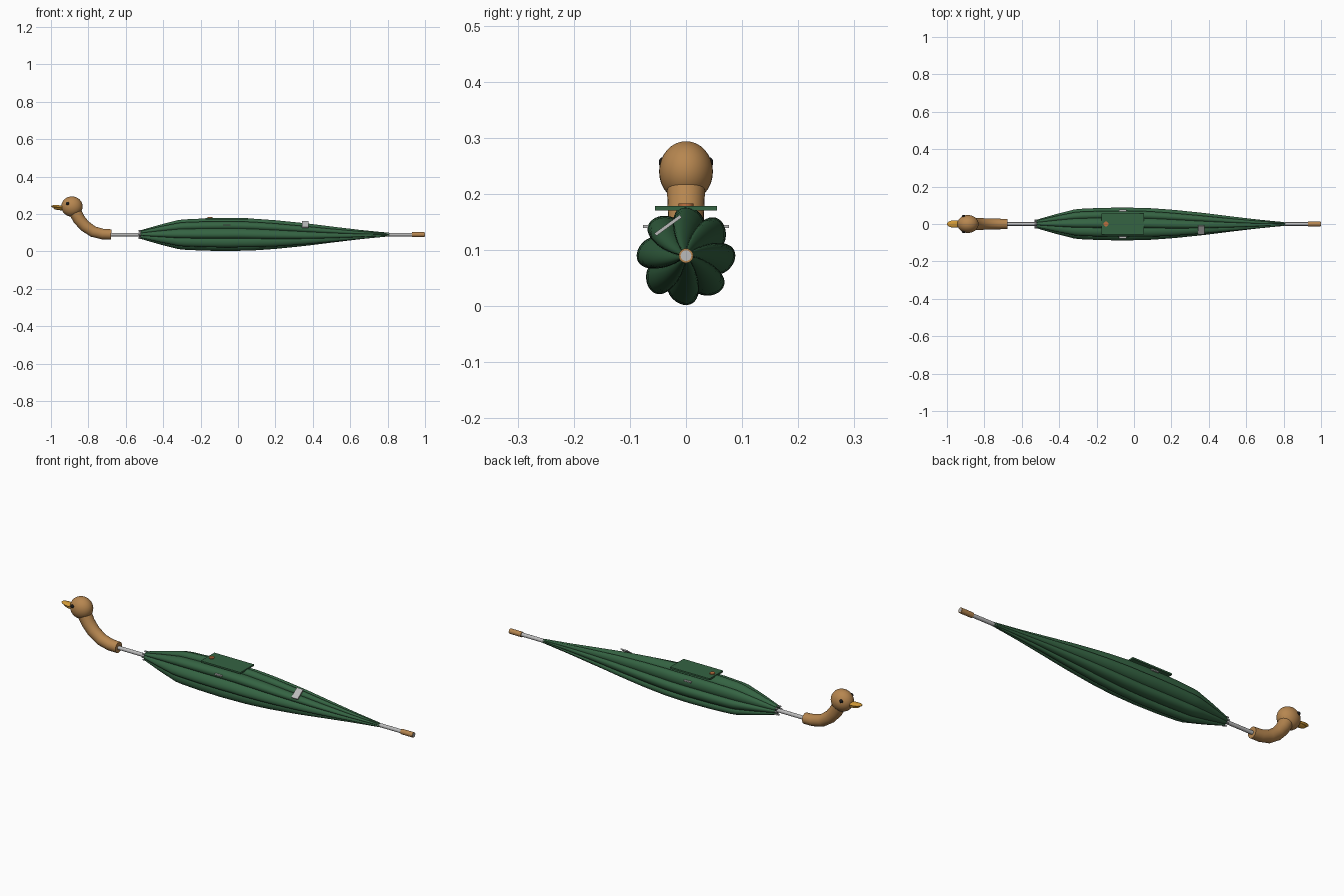
import bpy, bmesh
from math import sin, cos, pi, radians
from mathutils import Vector

cube = bpy.data.objects.get("Cube")
if cube:
    bpy.data.objects.remove(cube)

AXIS_Z = 0.09


def material(name, r, g, b):
    m = bpy.data.materials.new(name)
    m.use_nodes = True
    m.diffuse_color = (r, g, b, 1)
    m.node_tree.nodes["Principled BSDF"].inputs["Base Color"].default_value = (r, g, b, 1)
    return m


green = material("canopy green", 0.035, 0.125, 0.055)
wood = material("warm wood", 0.47, 0.24, 0.08)
steel = material("light steel", 0.5, 0.5, 0.5)
yellow = material("beak yellow", 0.66, 0.33, 0.04)
black = material("eye black", 0.01, 0.01, 0.01)
copper = material("button copper", 0.5, 0.16, 0.05)


def finish(obj, name, mat, angle=40):
    obj.name = name
    obj.data.materials.append(mat)
    bpy.ops.object.select_all(action="DESELECT")
    obj.select_set(True)
    bpy.context.view_layer.objects.active = obj
    bpy.ops.object.shade_smooth_by_angle(angle=radians(angle))
    return obj


def rod(name, x0, x1, radius, mat, sides=20):
    bpy.ops.mesh.primitive_cylinder_add(vertices=sides, radius=radius, depth=x1 - x0,
                                        location=((x0 + x1) / 2, 0, AXIS_Z), rotation=(0, pi / 2, 0))
    return finish(bpy.context.object, name, mat)


def ball(name, loc, scale, mat, tilt=0):
    bpy.ops.mesh.primitive_uv_sphere_add(segments=32, ring_count=16, radius=1,
                                         location=loc, rotation=(0, tilt, 0))
    bpy.context.object.scale = scale
    return finish(bpy.context.object, name, mat)


def box(name, loc, size, mat, rotation=(0, 0, 0)):
    bpy.ops.mesh.primitive_cube_add(size=1, location=loc, rotation=rotation)
    bpy.context.object.scale = size
    return finish(bpy.context.object, name, mat)


def loft(name, rings, mat, angle=40):
    """Skin a list of equally sized rings and cap both ends."""
    mesh = bpy.data.meshes.new(name)
    obj = bpy.data.objects.new(name, mesh)
    bpy.context.collection.objects.link(obj)
    bm = bmesh.new()
    loops = [[bm.verts.new(p) for p in ring] for ring in rings]
    n = len(loops[0])
    for a, b in zip(loops, loops[1:]):
        for i in range(n):
            j = (i + 1) % n
            bm.faces.new((a[i], a[j], b[j], b[i]))
    bm.faces.new(loops[0][::-1])
    bm.faces.new(loops[-1])
    bmesh.ops.recalc_face_normals(bm, faces=bm.faces)
    bm.to_mesh(mesh)
    bm.free()
    return finish(obj, name, mat, angle)


# Furled canopy: eight leaning pleats, gently twisted towards the tip
PROFILE = [(-0.52, 0.023), (-0.42, 0.052), (-0.31, 0.080), (-0.18, 0.086), (-0.05, 0.088),
           (0.08, 0.085), (0.2, 0.077), (0.36, 0.061), (0.5, 0.044), (0.66, 0.025), (0.81, 0.010)]


def canopy_radius(x):
    for (x0, r0), (x1, r1) in zip(PROFILE, PROFILE[1:]):
        if x <= x1:
            return r0 + (r1 - r0) * (x - x0) / (x1 - x0)
    return PROFILE[-1][1]


def canopy_ring(x, count=128):
    r = canopy_radius(x)
    twist = 0.55 * max(0, x) ** 1.2
    ring = []
    for i in range(count):
        a = 2 * pi * i / count
        lobe = abs(cos(4 * a)) ** 0.8
        rad = r * (0.80 + 0.20 * lobe)
        b = a + twist + 0.09 * lobe
        ring.append((x, rad * cos(b - 0.09), AXIS_Z + rad * sin(b - 0.09)))
    return ring


STEPS = 40
loft("canopy", [canopy_ring(-0.52 + 1.33 * i / STEPS) for i in range(STEPS + 1)], green, 35)

# Shaft and wooden tip
rod("shaft", -0.70, 0.999, 0.0095, steel)
rod("tip_ferrule", 0.93, 0.998, 0.013, wood)

# Rib ends around the canopy opening
for i in range(8):
    a = i * pi / 4
    ball(f"rib_end_{i + 1}", (-0.525, 0.021 * cos(a), AXIS_Z + 0.021 * sin(a)),
         (0.008, 0.004, 0.004), steel)

# Curved handle swept along a bending path
PATH = [Vector(p) for p in ((-0.678, 0, 0.091), (-0.725, 0, 0.093), (-0.775, 0, 0.106),
                            (-0.82, 0, 0.137), (-0.85, 0, 0.172), (-0.872, 0, 0.212))]
rings = []
for i, p in enumerate(PATH):
    t = (PATH[min(i + 1, len(PATH) - 1)] - PATH[max(i - 1, 0)]).normalized()
    side = Vector((0, 1, 0))
    up = t.cross(side)
    r = 0.027 + 0.007 * i / (len(PATH) - 1)
    rings.append([p + r * (cos(k * pi / 12) * side + sin(k * pi / 12) * up) for k in range(24)])
loft("handle_neck", rings, wood, 50)

# Bird head, beak and eyes
ball("head", (-0.888, 0, 0.24), (0.057, 0.048, 0.054), wood)
ball("upper_beak", (-0.960, 0, 0.238), (0.040, 0.020, 0.009), yellow, radians(5))
ball("lower_beak", (-0.952, 0, 0.227), (0.034, 0.016, 0.007), yellow, radians(5))
for side, name in ((1, "left_eye"), (-1, "right_eye")):
    ball(name, (-0.911, side * 0.0425, 0.256), (0.009, 0.006, 0.009), black)

# Closing flap on top with its button and side clips
box("closing_flap", (-0.06, 0, 0.175), (0.225, 0.11, 0.008), green)
bpy.ops.mesh.primitive_cylinder_add(vertices=20, radius=0.013, depth=0.006, location=(-0.15, 0, 0.180))
finish(bpy.context.object, "flap_button", copper)
box("flap_clip", (-0.06, 0, 0.142), (0.04, 0.154, 0.006), steel)

# Small metal clasp lying on the canopy's upper front
box("clasp", (0.36, -0.032, 0.144), (0.036, 0.056, 0.006), steel, (radians(36), 0, 0))
